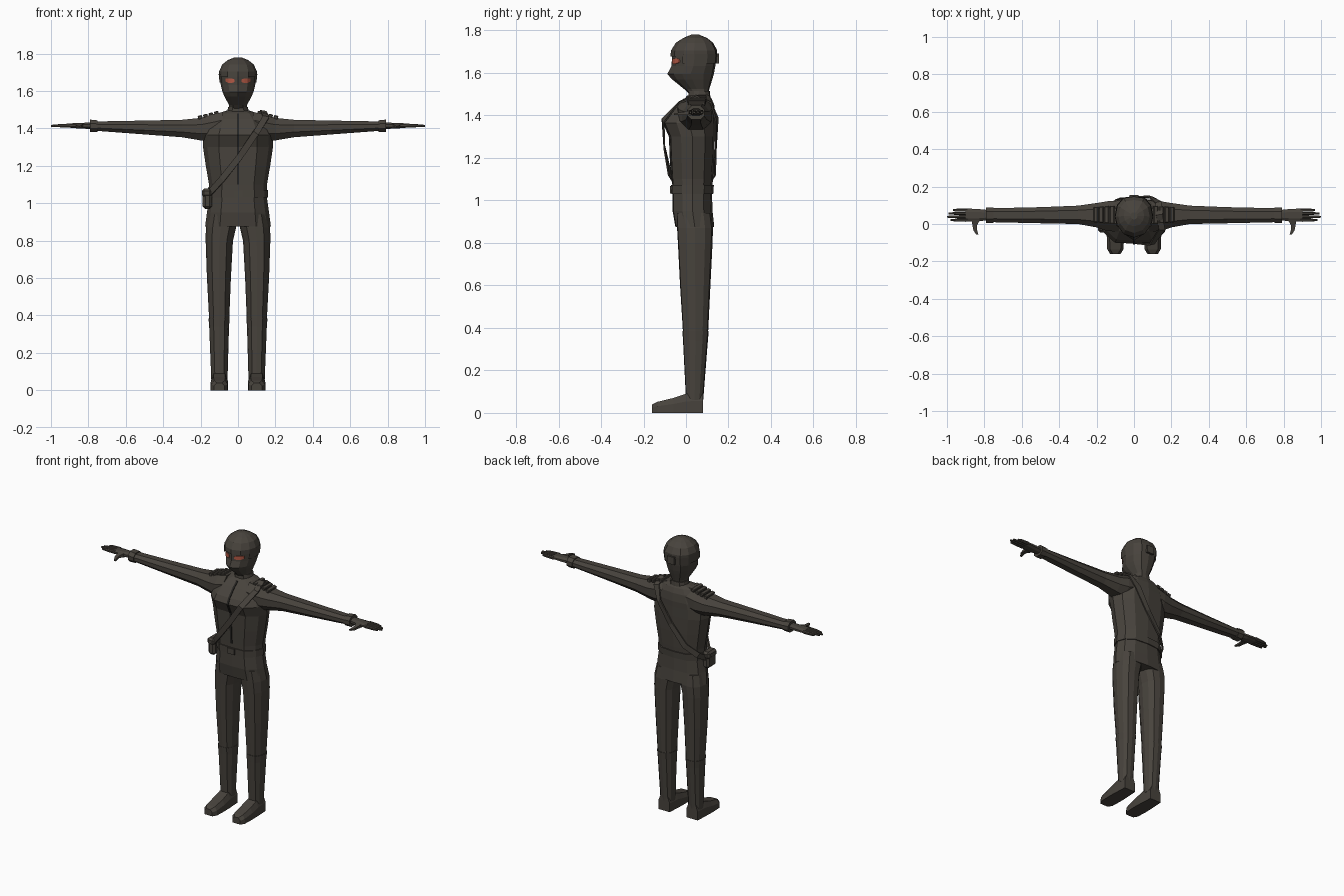
import bpy, bmesh, math
from mathutils import Vector


def material(name, rgb):
    m = bpy.data.materials.new(name)
    m.diffuse_color = (*rgb, 1)
    return m


CLOTH = material("dark_cloth", (0.064, 0.056, 0.046))
BLACK = material("black_trim", (0.018, 0.017, 0.015))
RED = material("eye_red", (0.45, 0.10, 0.06))


def loft(name, rings, mat=CLOTH, mirror=False, loop=False, cap=True, keep=None):
    """Skin a list of equal rings; optionally mirror across x."""
    bm = bmesh.new()
    vs = [[bm.verts.new(p) for p in r] for r in rings]
    n, m = len(vs[0]), len(vs)
    for i in range(m if loop else m - 1):
        a, b = vs[i], vs[(i + 1) % m]
        for j in range(n):
            k = (j + 1) % n
            bm.faces.new((a[j], a[k], b[k], b[j]))
    if cap and not loop:
        bm.faces.new(vs[0])
        bm.faces.new(vs[-1])
    if keep:
        drop = [f for f in bm.faces if not keep(f.calc_center_median())]
        bmesh.ops.delete(bm, geom=drop, context='FACES')
    bmesh.ops.recalc_face_normals(bm, faces=bm.faces)
    me = bpy.data.meshes.new(name)
    bm.to_mesh(me)
    bm.free()
    me.materials.append(mat)
    ob = bpy.data.objects.new(name, me)
    bpy.context.collection.objects.link(ob)
    if mirror:
        ob.modifiers.new("mirror", 'MIRROR').use_bisect_axis[0] = False
    return ob


def ring(z, w, f, b, p=0.0, xc=0.0):
    """12-sided level section: half width w, front f, back b, front corners set back by p."""
    d = b - f
    half = [(0, f), (.55 * w, f + p + .02 * d), (.88 * w, f + p * .6 + .25 * d), (w, f + .5 * d),
            (.88 * w, b - .22 * d), (.55 * w, b - .04 * d), (0, b)]
    pts = half + [(-x, y) for x, y in half[-2:0:-1]]
    return [Vector((x + xc, y, z)) for x, y in pts]


def oct_x(x, y0, y1, z0, z1):
    """8-sided section across the x axis."""
    cy, cz, ry, rz = (y0 + y1) / 2, (z0 + z1) / 2, (y1 - y0) / 2, (z1 - z0) / 2
    c = [(1, .4), (.5, 1), (-.5, 1), (-1, .4), (-1, -.4), (-.5, -1), (.5, -1), (1, -.4)]
    return [Vector((x, cy + a * ry, cz + b * rz)) for a, b in c]


def box(name, c, size, rot_y=0.0, mirror=False, bevel=0.0, mat=CLOTH):
    sx, sy, sz = (s / 2 for s in size)
    sq = [(-sx, -sy), (sx, -sy), (sx, sy), (-sx, sy)]
    ca, sa = math.cos(rot_y), math.sin(rot_y)
    rings = [[Vector((c[0] + x * ca + z * sa, c[1] + y, c[2] - x * sa + z * ca)) for x, y in sq]
             for z in (-sz, sz)]
    ob = loft(name, rings, mat, mirror)
    if bevel:
        b = ob.modifiers.new("bevel", 'BEVEL')
        b.width, b.segments = bevel, 1
    return ob


# Jacket from hem to collar
loft("jacket", [ring(*r) for r in (
    (.875, .176, -.050, .133), (.95, .166, -.063, .125), (1.04, .153, -.063, .122),
    (1.10, .155, -.066, .127), (1.20, .172, -.072, .133), (1.30, .187, -.076, .136),
    (1.365, .186, -.105, .138), (1.40, .172, -.088, .139), (1.45, .142, -.042, .133),
    (1.48, .110, -.006, .120), (1.497, .055, .022, .108))])
loft("collar", [ring(1.485, .058, .010, .115), ring(1.515, .053, .012, .112)])
loft("belt", [ring(1.03, .160, -.069, .128), ring(1.072, .160, -.070, .131)])
box("belt_buckle", (0, -.071, 1.051), (.05, .008, .036))

# Front fastening
path = [(-.0665, 1.10), (-.0725, 1.20), (-.0765, 1.30), (-.1055, 1.365), (-.0885, 1.40),
        (-.0425, 1.45), (-.0065, 1.48)]
loft("front_zip", [[Vector((x, y + o, z)) for x, o in
                    ((-.006, -.004), (.006, -.004), (.006, .004), (-.006, .004))]
                   for y, z in path], BLACK)

# Head with hood and pointed face mask
loft("head", [ring(*r) for r in (
    (1.49, .045, .028, .100), (1.525, .048, -.010, .110, .008), (1.57, .072, -.066, .124, .018),
    (1.595, .083, -.088, .131, .026), (1.632, .092, -.068, .138, .016),
    (1.68, .097, -.066, .144, .014))])
loft("hood_cap", [ring(*r) for r in (
    (1.678, .100, -.073, .147, .014), (1.705, .101, -.071, .147, .014),
    (1.742, .084, -.048, .128, .012), (1.765, .055, -.012, .098, .006),
    (1.78, .018, .025, .062))])
# Strap around the back of the head, with its clasp
loft("head_strap", [ring(1.645, .0985, -.07, .146), ring(1.69, .1035, -.07, .150)],
     cap=False, keep=lambda c: c.y > .0)
box("strap_clasp", (0, .149, 1.668), (.05, .014, .048))

# Eyes: thin plates wrapped on the face
cols = [(.018, -.067, 1.648, 1.662), (.034, -.061, 1.643, 1.667), (.052, -.051, 1.643, 1.668),
        (.066, -.033, 1.650, 1.666)]
loft("eyes", [[Vector((x, y, a)), Vector((x, y, b)), Vector((x, y + .009, b)),
               Vector((x, y + .009, a))] for x, y, a, b in cols], RED, mirror=True)

# Sleeves, cuffs and hands
loft("sleeve", [oct_x(*r) for r in (
    (.08, -.040, .125, 1.345, 1.488), (.14, -.038, .122, 1.330, 1.475),
    (.20, -.018, .112, 1.336, 1.456), (.30, .000, .098, 1.353, 1.446),
    (.50, .004, .090, 1.368, 1.442), (.77, .010, .084, 1.388, 1.437))], mirror=True)
loft("cuff", [oct_x(.75, .005, .088, 1.381, 1.443), oct_x(.79, .006, .088, 1.380, 1.447)], mirror=True)
loft("palm", [oct_x(*r) for r in (
    (.775, .022, .074, 1.396, 1.432), (.83, .014, .080, 1.399, 1.430),
    (.90, .012, .083, 1.404, 1.427))], mirror=True)
for i, tip in enumerate((.982, 1.0, .992, .968)):
    y = .021 + .0177 * i
    loft("finger_%d" % (i + 1), [oct_x(.89, y - .0085, y + .0085, 1.405, 1.426),
                                 oct_x(.945, y - .008, y + .008, 1.406, 1.424),
                                 oct_x(tip, y - .005, y + .005, 1.408, 1.419)], mirror=True)
loft("thumb", [[Vector((x + a * w, y, z + b * w)) for a, b in
                ((-1, -.6), (1, -.6), (1, .6), (-1, .6))]
               for x, y, z, w in ((.845, .025, 1.413, .022), (.852, -.008, 1.410, .012),
                                  (.848, -.035, 1.407, .010), (.838, -.056, 1.405, .006))],
     mirror=True)

# Ribbed shoulder pads
for i in range(4):
    box("shoulder_rib_%d" % (i + 1), (.115 + .029 * i, .05, 1.481 - .0075 * i),
        (.024, .095 - .004 * i, .022), rot_y=.25, mirror=True, bevel=.004)

# Trousers with boot tops
loft("trouser_leg", [ring(z, (b - a) / 2, f, k, 0, (a + b) / 2) for z, a, b, f, k in (
    (.94, .004, .160, -.045, .118), (.87, .010, .172, -.042, .127), (.80, .027, .173, -.038, .125),
    (.60, .038, .166, -.028, .115), (.375, .047, .154, -.014, .104))], mirror=True)
loft("boot_shaft", [ring(z, (b - a) / 2, f, k, 0, (a + b) / 2) for z, a, b, f, k in (
    (.385, .045, .158, -.017, .107), (.34, .048, .154, -.014, .103),
    (.06, .056, .143, .000, .081))], mirror=True)
loft("boot_foot", [[Vector((x, y, z)) for x, z in
                    ((a, 0), (b, 0), (b, h * .6), (b - .015, h), (a + .015, h), (a, h * .6))]
                   for y, a, b, h in (
    (.081, .060, .140, .095), (.0, .055, .144, .090), (-.06, .053, .146, .070),
    (-.135, .056, .143, .052), (-.16, .072, .128, .040))], mirror=True)

# Shoulder strap running round the body to the hip pouch
P = [Vector(p) for p in (
    (.135, .05, 1.492), (.150, -.03, 1.462), (.095, -.108, 1.375), (.01, -.102, 1.25),
    (-.085, -.078, 1.13), (-.148, -.03, 1.06), (-.168, .03, 1.035), (-.150, .09, 1.07),
    (-.085, .133, 1.13), (.01, .141, 1.25), (.090, .145, 1.38), (.130, .115, 1.462))]
rings = []
for i, p in enumerate(P):
    t = (P[(i + 1) % len(P)] - P[i - 1]).normalized()
    n = Vector((p.x * .4, p.y - .04, .35 if p.z > 1.44 else 0))
    n = (n - t * n.dot(t)).normalized()
    s = t.cross(n) * .017
    rings.append([p + s + n * .004, p - s + n * .004, p - s - n * .004, p + s - n * .004])
loft("shoulder_strap", rings, loop=True)
box("hip_pouch", (-.164, .0, 1.022), (.05, .085, .105), bevel=.014)
box("hip_pouch_flap", (-.167, .0, 1.055), (.052, .09, .045), bevel=.012)
